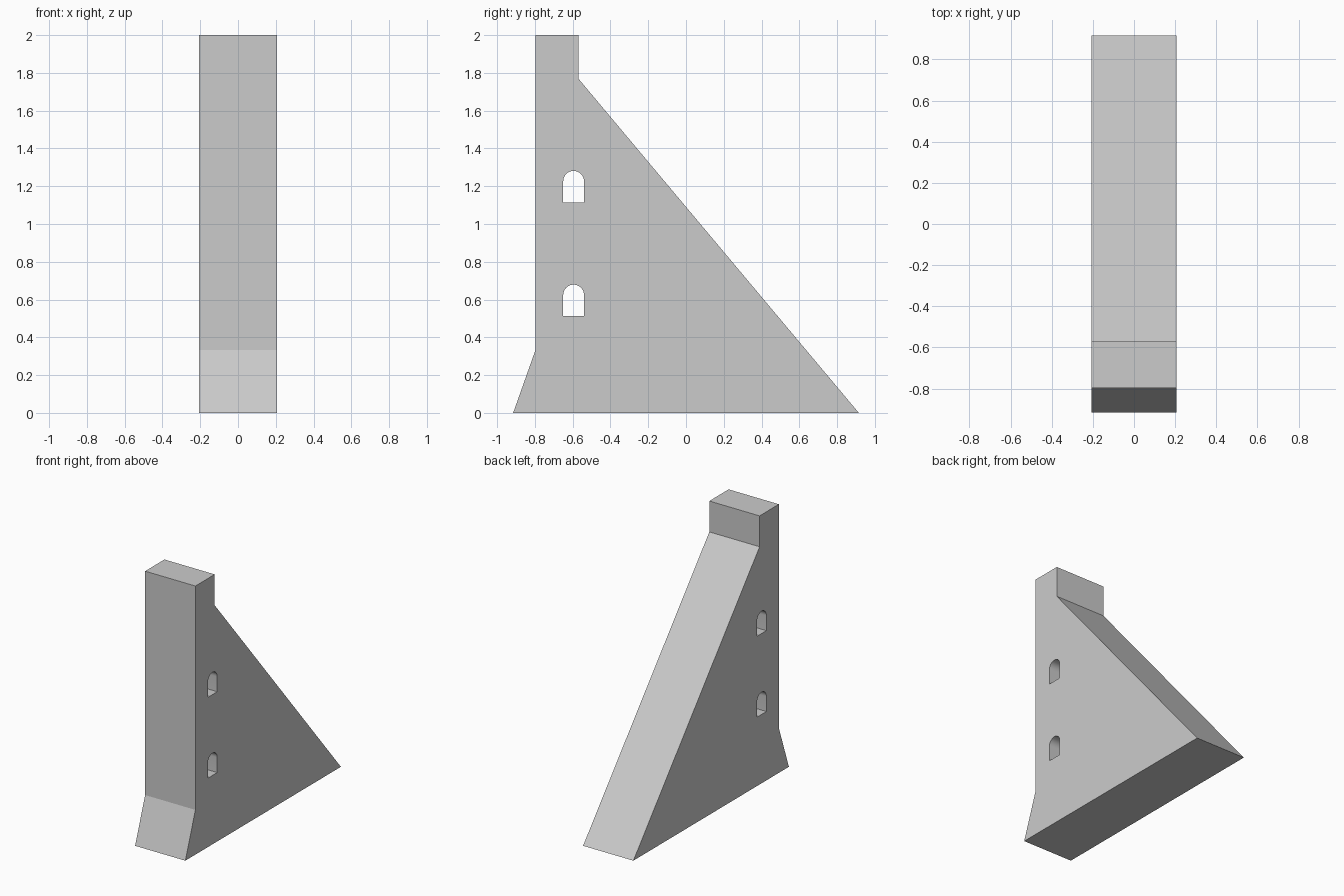
import bpy, bmesh, math

if "Cube" in bpy.data.objects:
    bpy.data.objects.remove(bpy.data.objects["Cube"])

WIDTH = 0.414


def prism(name, outline, width):
    """Extrude a (y, z) outline symmetrically along x."""
    bm = bmesh.new()
    face = bm.faces.new([bm.verts.new((-width / 2, y, z)) for y, z in outline])
    ext = bmesh.ops.extrude_face_region(bm, geom=[face])
    verts = [v for v in ext["geom"] if isinstance(v, bmesh.types.BMVert)]
    bmesh.ops.translate(bm, verts=verts, vec=(width, 0, 0))
    bmesh.ops.recalc_face_normals(bm, faces=bm.faces[:])
    mesh = bpy.data.meshes.new(name)
    bm.to_mesh(mesh)
    bm.free()
    obj = bpy.data.objects.new(name, mesh)
    bpy.context.collection.objects.link(obj)
    return obj


def arch(y, z, half, height, steps=16):
    """Outline of a round-topped opening standing on z."""
    spring = z + height - half
    curve = [(y + half * math.cos(math.pi * i / steps),
              spring + half * math.sin(math.pi * i / steps)) for i in range(steps + 1)]
    return [(y - half, z), (y + half, z)] + curve


# Dam wall section: flared toe, upright face, crest and sloping back
wall = prism("dam_wall", [(-0.915, 0), (0.915, 0), (-0.57, 1.77), (-0.57, 2),
                          (-0.797, 2), (-0.797, 0.333)], WIDTH)

# Two arched inspection galleries cut through the wall
for i, z in enumerate((0.513, 1.115)):
    cutter = prism(f"gallery_cutter_{i + 1}", arch(-0.595, z, 0.055, 0.166), WIDTH + 0.2)
    cutter.hide_render = True
    cutter.hide_set(True)
    cut = wall.modifiers.new(f"gallery_{i + 1}", 'BOOLEAN')
    cut.operation = 'DIFFERENCE'
    cut.solver = 'EXACT'
    cut.object = cutter

# Apply the cuts, remove the cutters, smooth only the arch vaults
bpy.context.view_layer.objects.active = wall
wall.select_set(True)
for mod in list(wall.modifiers):
    cutter = mod.object
    bpy.ops.object.modifier_apply(modifier=mod.name)
    bpy.data.objects.remove(cutter)
bpy.ops.object.shade_smooth_by_angle(angle=math.radians(15))
